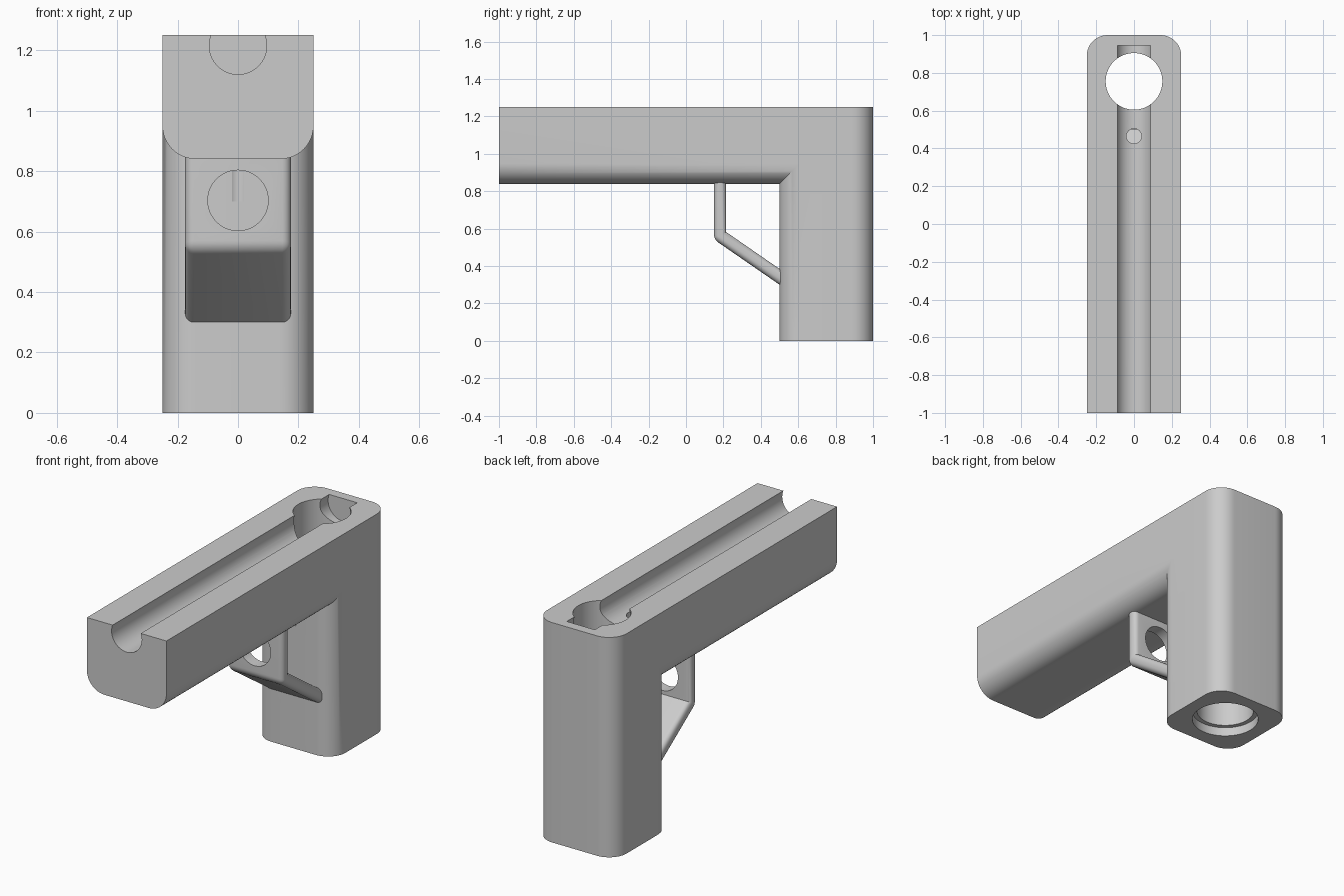
import bpy
import bmesh
from math import radians
from mathutils import Matrix, Vector

cube = bpy.data.objects.get("Cube")
if cube:
    bpy.data.objects.remove(cube, do_unlink=True)

grey = bpy.data.materials.new("plain grey")
grey.use_nodes = True
grey.diffuse_color = (0.6, 0.6, 0.6, 1)
grey.node_tree.nodes["Principled BSDF"].inputs["Base Color"].default_value = (0.6, 0.6, 0.6, 1)


def finish(bm, name):
    bmesh.ops.recalc_face_normals(bm, faces=bm.faces[:])
    mesh = bpy.data.meshes.new(name)
    bm.to_mesh(mesh)
    bm.free()
    mesh.materials.append(grey)
    obj = bpy.data.objects.new(name, mesh)
    bpy.context.collection.objects.link(obj)
    return obj


def round_edges(bm, rule, radius, segments):
    edges = [e for e in bm.edges if rule(e.verts[0].co, e.verts[1].co)]
    bmesh.ops.bevel(bm, geom=edges, offset=radius, segments=segments,
                    profile=0.5, affect='EDGES', clamp_overlap=True)


def rounded_box(name, low, high, rule):
    low, high = Vector(low), Vector(high)
    bm = bmesh.new()
    bmesh.ops.create_cube(bm, size=1)
    bmesh.ops.transform(bm, verts=bm.verts[:],
                        matrix=Matrix.Translation((low + high) / 2) @ Matrix.Diagonal((*(high - low), 1)))
    round_edges(bm, rule, 0.11, 12)
    return finish(bm, name)


def cutter(name, radius, start, end):
    start, end = Vector(start), Vector(end)
    axis = end - start
    turn = axis.to_track_quat('Z', 'Y').to_matrix().to_4x4()
    bm = bmesh.new()
    bmesh.ops.create_cone(bm, cap_ends=True, segments=64, radius1=radius, radius2=radius,
                          depth=axis.length,
                          matrix=Matrix.Translation((start + end) / 2) @ turn)
    obj = finish(bm, name)
    obj.hide_render = True
    return obj


def combine(target, other, operation):
    mod = target.modifiers.new("combine", 'BOOLEAN')
    mod.operation = operation
    mod.solver = 'EXACT'
    mod.object = other
    bpy.context.view_layer.objects.active = target
    bpy.ops.object.modifier_apply(modifier=mod.name)
    bpy.data.objects.remove(other, do_unlink=True)


def smooth(obj):
    bpy.ops.object.select_all(action='DESELECT')
    obj.select_set(True)
    bpy.context.view_layer.objects.active = obj
    bpy.ops.object.shade_smooth_by_angle(angle=radians(30))


# Upright grip joined to the long beam
body = rounded_box("grip_and_beam", (-0.25, 0.5, 0), (0.25, 1, 1.25),
                   lambda a, b: abs(a.z - b.z) > 0.1)
beam = rounded_box("beam", (-0.25, -1, 0.84), (0.25, 0.75, 1.25),
                   lambda a, b: abs(a.y - b.y) > 0.1 and a.z < 1)
combine(body, beam, 'UNION')

# Bore, its wider mouth, the top channel and the small pin hole
combine(body, cutter("bore", 0.15, (0, 0.755, -0.2), (0, 0.755, 1.5)), 'DIFFERENCE')
combine(body, cutter("bore_mouth", 0.175, (0, 0.755, -0.2), (0, 0.755, 0.05)), 'DIFFERENCE')
combine(body, cutter("channel", 0.095, (0, -1.2, 1.215), (0, 0.945, 1.215)), 'DIFFERENCE')
combine(body, cutter("pin_hole", 0.04, (0, 0.465, 0.7), (0, 0.465, 1.2)), 'DIFFERENCE')
smooth(body)

# Bent finger guard with rounded rims
profile = [(0.15, 0.86), (0.15, 0.542), (0.53, 0.28), (0.53, 0.364), (0.215, 0.582), (0.215, 0.86)]
bm = bmesh.new()
face = bm.faces.new([bm.verts.new((-0.175, y, z)) for y, z in profile])
side = bmesh.ops.extrude_face_region(bm, geom=[face])
bmesh.ops.translate(bm, vec=(0.35, 0, 0),
                    verts=[g for g in side["geom"] if isinstance(g, bmesh.types.BMVert)])


def rim(a, b):
    hidden_end = (a.y > 0.52 and b.y > 0.52) or (a.z > 0.85 and b.z > 0.85)
    outer_bend = a.y < 0.16 and b.y < 0.16 and abs(a.z - b.z) < 0.01
    return not hidden_end and (abs(a.x - b.x) < 0.01 or outer_bend)


round_edges(bm, rim, 0.028, 5)
guard = finish(bm, "finger_guard")
combine(guard, cutter("guard_hole", 0.1, (0, 0.05, 0.703), (0, 0.3, 0.703)), 'DIFFERENCE')
smooth(guard)
